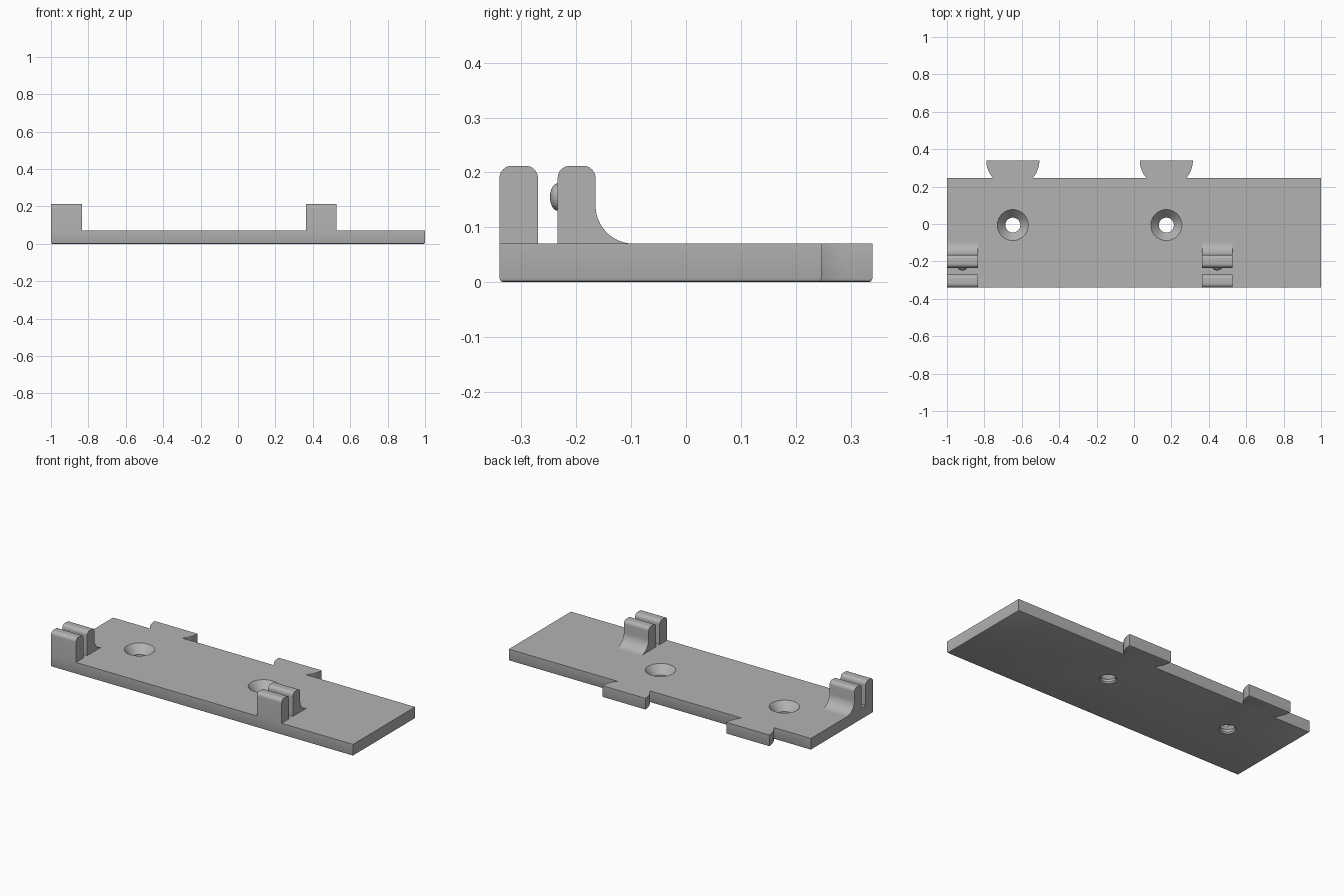
import bpy, bmesh, math
from mathutils import Vector

if "Cube" in bpy.data.objects:
    bpy.data.objects.remove(bpy.data.objects["Cube"])

grey = bpy.data.materials.new("plain grey")
grey.diffuse_color = (0.45, 0.45, 0.45, 1)
grey.use_nodes = True
grey.node_tree.nodes["Principled BSDF"].inputs["Base Color"].default_value = grey.diffuse_color

T = 0.07                      # plate thickness
TAB_X = (-0.648, 0.173)       # tabs and screw holes share these centres
CLIP_X = ((-1.0, -0.835), (0.363, 0.527))


def finish(name, bm, smooth=True):
    bmesh.ops.recalc_face_normals(bm, faces=bm.faces)
    me = bpy.data.meshes.new(name)
    bm.to_mesh(me)
    bm.free()
    ob = bpy.data.objects.new(name, me)
    bpy.context.collection.objects.link(ob)
    me.materials.append(grey)
    if smooth:
        bpy.ops.object.select_all(action='DESELECT')
        ob.select_set(True)
        bpy.context.view_layer.objects.active = ob
        bpy.ops.object.shade_smooth_by_angle(angle=math.radians(30))
    return ob


def prism(points, direction):
    bm = bmesh.new()
    face = bm.faces.new([bm.verts.new(p) for p in points])
    out = bmesh.ops.extrude_face_region(bm, geom=[face])
    moved = [v for v in out['geom'] if isinstance(v, bmesh.types.BMVert)]
    bmesh.ops.translate(bm, verts=moved, vec=Vector(direction))
    return bm


def arc(cx, cy, r, a0, a1, n=8):
    return [(cx + r * math.cos(math.radians(a0 + (a1 - a0) * i / n)),
             cy + r * math.sin(math.radians(a0 + (a1 - a0) * i / n)))
            for i in range(n + 1)]


# Base plate outline with two round-sided dovetail tabs on the back edge
YB, YT, R = 0.247, 0.34, 0.142
dip = math.degrees(math.asin((YT - YB) / R))
outline = [(-1, -0.34), (1, -0.34), (1, YB)]
for cx in reversed(TAB_X):
    outline += arc(cx, YT, R, -dip, 0) + arc(cx, YT, R, 180, 180 + dip)
outline.append((-1, YB))
bm = prism([(x, y, 0) for x, y in outline], (0, 0, T))
rim = [e for e in bm.edges if all(v.co.z < 0.001 for v in e.verts)]
bmesh.ops.bevel(bm, geom=rim, offset=0.007, segments=2, profile=0.5, affect='EDGES')
plate = finish("base_plate", bm, False)

# Countersunk screw holes
hole_profile = [(0.048, -0.02), (0.047, 0.0), (0.04, 0.008), (0.04, 0.022),
                (0.083, T), (0.0926, T + 0.01)]
for cx in TAB_X:
    bm = bmesh.new()
    n = 48
    rings = [[bm.verts.new((cx + r * math.cos(2 * math.pi * i / n),
                            -0.006 + r * math.sin(2 * math.pi * i / n), z))
              for i in range(n)] for r, z in hole_profile]
    for a, b in zip(rings, rings[1:]):
        for i in range(n):
            j = (i + 1) % n
            bm.faces.new((a[i], a[j], b[j], b[i]))
    bm.faces.new(rings[0][::-1])
    bm.faces.new(rings[-1])
    cutter = finish("hole_cutter", bm, False)
    mod = plate.modifiers.new("hole", 'BOOLEAN')
    mod.operation = 'DIFFERENCE'
    mod.solver = 'EXACT'
    mod.object = cutter
    bpy.ops.object.select_all(action='DESELECT')
    bpy.context.view_layer.objects.active = plate
    plate.select_set(True)
    bpy.ops.object.modifier_apply(modifier=mod.name)
    bpy.data.objects.remove(cutter, do_unlink=True)
bpy.ops.object.shade_smooth_by_angle(angle=math.radians(30))

# Clips: plain front jaw, filleted rear jaw, and a small snap bump in the gap
H, r = 0.212, 0.022
front = ([(-0.34, T), (-0.27, T)] + arc(-0.27 - r, H - r, r, 0, 90)
         + arc(-0.34 + r, H - r, r, 90, 180))
rear = ([(-0.234, T)] + arc(-0.095, T + 0.07, 0.07, 270, 180, 12)
        + arc(-0.165 - r, H - r, r, 0, 90) + arc(-0.234 + r, H - r, r, 90, 180))
for x0, x1 in CLIP_X:
    for name, prof in (("clip_front_jaw", front), ("clip_rear_jaw", rear)):
        finish(name, prism([(x0, y, z) for y, z in prof], (x1 - x0, 0, 0)))
    bm = bmesh.new()
    bmesh.ops.create_uvsphere(bm, u_segments=24, v_segments=12, radius=1)
    for v in bm.verts:
        v.co = Vector(((x0 + x1) / 2 + 0.025 * v.co.x,
                       -0.234 + 0.014 * v.co.y, 0.155 + 0.025 * v.co.z))
    bmesh.ops.bisect_plane(bm, geom=bm.verts[:] + bm.edges[:] + bm.faces[:],
                           plane_co=(0, -0.234, 0), plane_no=(0, 1, 0), clear_outer=True)
    finish("clip_bump", bm)
